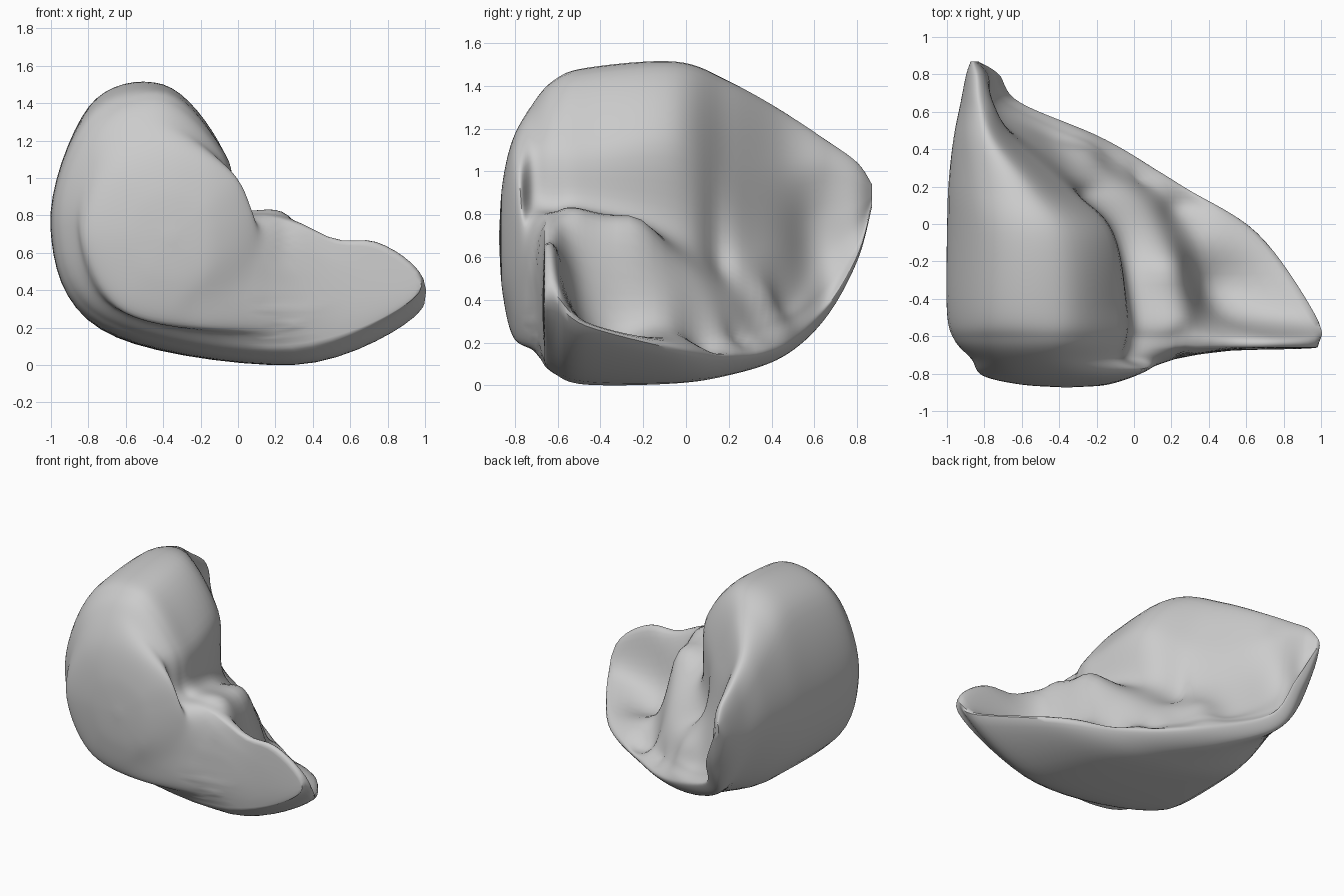
import bpy, bmesh, math
from mathutils import Vector

if "Cube" in bpy.data.objects:
    bpy.data.objects.remove(bpy.data.objects["Cube"])

# Cross-sections from front to back: y, then ten x,z points running
# bottom-left, left, upper left, top, lobe side, crook, bump, inner floor, rim, underside
SECTIONS = [
    (-.72, -.66,.31, -.87,.75, -.74,1.18, -.42,1.32, -.11,1.12, -.02,.86, .2,.76, .55,.6, .82,.36, .15,.17),
    (-.62, -.71,.26, -.96,.75, -.79,1.28, -.4,1.43, -.08,1.14, -.01,.85, .23,.81, .74,.67, .98,.4, .32,.07),
    (-.47, -.73,.21, -1,.75, -.8,1.36, -.38,1.48, -.07,1.14, .0,.85, .27,.79, .48,.34, .96,.29, .32,.015),
    (-.05, -.73,.2, -1,.75, -.8,1.39, -.42,1.51, -.13,1.18, -.1,.75, .14,.59, .32,.3, .66,.18, .15,.02),
    (.2, -.73,.22, -.99,.75, -.85,1.29, -.57,1.42, -.37,1.05, -.27,.65, -.03,.42, .1,.25, .26,.14, -.08,.06),
    (.45, -.75,.33, -.96,.75, -.9,1.15, -.76,1.29, -.64,1.05, -.54,.7, -.44,.42, -.31,.3, -.15,.19, -.4,.15),
    (.65, -.85,.5, -.925,.75, -.9,1.02, -.83,1.16, -.75,1.05, -.71,.8, -.69,.6, -.65,.45, -.61,.36, -.72,.33),
]
# Soft dents and swellings of the inner face: centre, radii, push
DENTS = [
    ((-.66, .6, .7), (.25, .14, .26), (-.08, -.02, 0)),    # kidney hollow
    ((.28, .08, .3), (.12, .1, .2), (-.03, 0, -.08)),      # small rear hollow
    ((.5, -.33, .3), (.18, .14, .2), (-.03, 0, -.06)),     # wing hollow
    ((.18, -.22, .68), (.16, .13, .22), (.02, 0, .08)),    # front lobe swelling
    ((.52, -.64, .72), (.17, .12, .15), (0, 0, -.07)),     # dip in the wing's top edge
    ((-.25, .4, .4), (.12, .1, .15), (.04, .03, .05)),     # rear lobe swelling
    ((-.2, .15, .6), (.12, .07, .35), (-.05, 0, -.03)),    # central cleft
    ((.06, .27, .15), (.06, .07, .2), (-.03, -.03, 0)),    # rear rim notch
]


def spline(a, b, c, d, t):
    return .5 * (2*b + (c-a)*t + (2*a-5*b+4*c-d)*t*t + (3*b-a-3*c+d)*t**3)


def smooth_step(a, b, v):
    t = min(1, max(0, (v-a) / (b-a)))
    return t*t*(3-2*t)


def ring(s):
    return [Vector((s[i], s[0], s[i+1])) for i in range(1, len(s), 2)]


def shrunk(points, y, cx, cz, k):
    return [Vector((cx + (p.x-cx)*k, y, cz + (p.z-cz)*k)) for p in points]


def oval(y, k):
    angles = [math.radians(a) for a in (232, 180, 130, 88, 45, 18, -5, -28, -52, -85)]
    return [Vector((-.36 + .45*k*math.cos(a), y, .7 + .46*k*math.sin(a))) for a in angles]


def round_loop(pts, steps):
    n = len(pts)
    return [spline(*(pts[(i+o) % n] for o in (-1, 0, 1, 2)), t/steps)
            for i in range(n) for t in range(steps)]


# Rounded front and pointed back ends
rings = [ring(s) for s in SECTIONS]
back = rings[-1]
rings = ([oval(-.873, .06), oval(-.858, .55), oval(-.81, 1)] + rings +
         [shrunk(back, .8, -.86, .92, .55), shrunk(back, .87, -.865, .92, .12)])

STEPS, ROWS = 8, 8
loops = [round_loop(r, STEPS) for r in rings]
rows, last = [], len(loops) - 1
for i in range(last):
    four = [loops[min(last, max(0, i+o))] for o in (-1, 0, 1, 2)]
    rows += [[spline(*p, t/ROWS) for p in zip(*four)] for t in range(ROWS)]
rows.append(loops[-1])


def shape(p, j):
    # Flatter front face of the wing
    p = p.copy()
    p.y += .85 * max(0, -.66 - p.y) * smooth_step(-.2, .6, p.x)
    # Faint crease between body and wing
    if p.y < -.5:
        p.y += .01 * math.exp(-((p.x-.25)/.04)**2)
    inner = smooth_step(3.5, 4.5, j/STEPS) * (1 - smooth_step(7.4, 8, j/STEPS))
    q = p.copy()
    for c, r, push in DENTS:
        d = sum(((q[k]-c[k]) / r[k])**2 for k in range(3))
        p += Vector(push) * math.exp(-d) * inner
    return p


# Skin the rows into one closed organ body
bm = bmesh.new()
grid = [[bm.verts.new(shape(p, j)) for j, p in enumerate(row)] for row in rows]
n = len(grid[0])
for a, b in zip(grid, grid[1:]):
    for j in range(n):
        k = (j+1) % n
        bm.faces.new((a[j], a[k], b[k], b[j]))
bm.faces.new(grid[0])
bm.faces.new(grid[-1])
low = min(v.co.z for v in bm.verts)
for v in bm.verts:
    v.co.z -= low
bmesh.ops.recalc_face_normals(bm, faces=bm.faces)
mesh = bpy.data.meshes.new("liver")
bm.to_mesh(mesh)
bm.free()
liver = bpy.data.objects.new("liver", mesh)
bpy.context.collection.objects.link(liver)
bpy.context.view_layer.objects.active = liver
liver.select_set(True)
bpy.ops.object.shade_smooth_by_angle(angle=math.radians(50))
